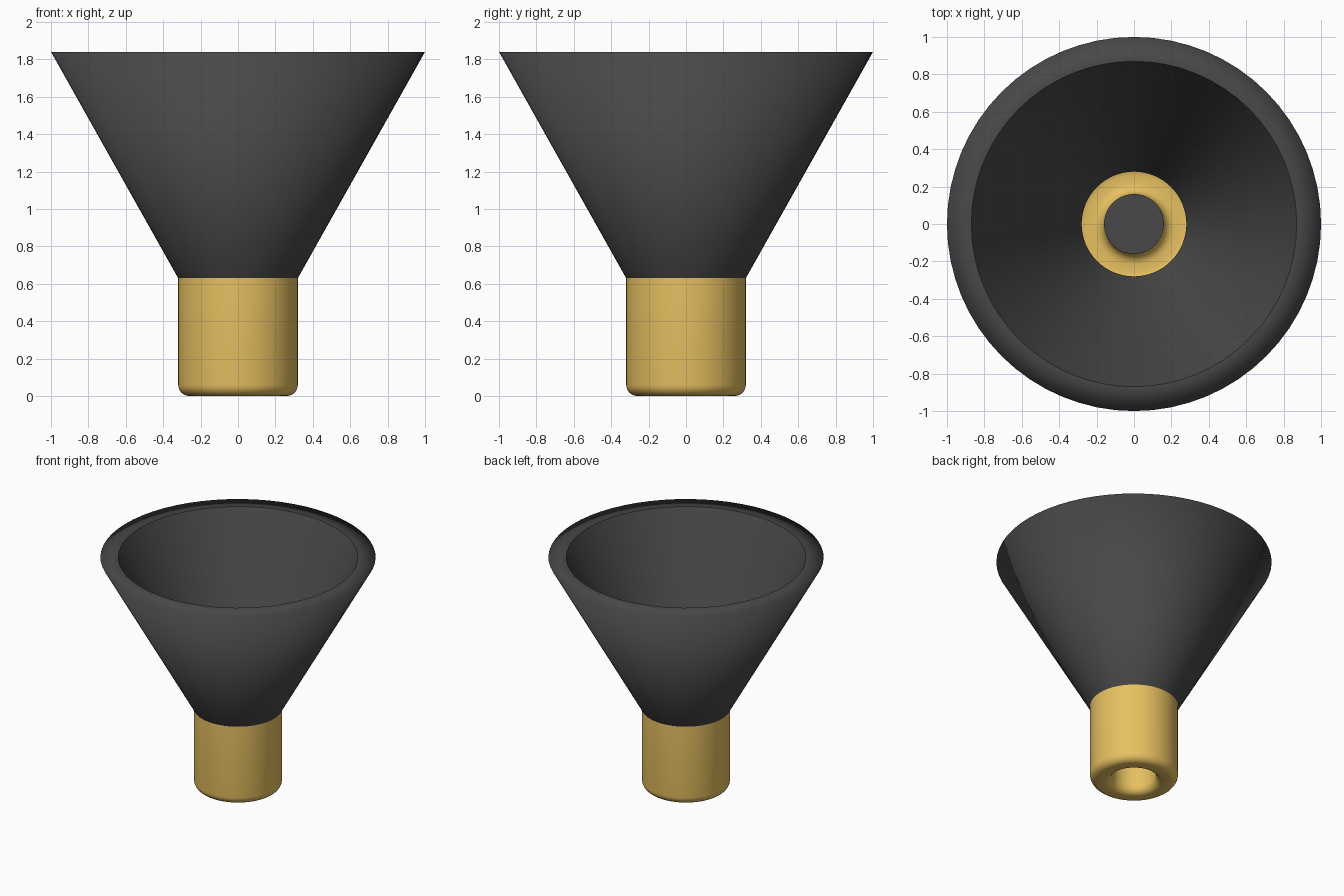
import bpy, bmesh
from math import cos, sin, pi

if "Cube" in bpy.data.objects:
    bpy.data.objects.remove(bpy.data.objects["Cube"])

SEG = 64


def material(name, color):
    m = bpy.data.materials.new(name)
    m.diffuse_color = color
    m.use_nodes = True
    m.node_tree.nodes["Principled BSDF"].inputs["Base Color"].default_value = m.diffuse_color
    return m


def lathe(name, profile, mat, sharp=(), closed=False, cap_end=False):
    """Spin (radius, z) points round z; `sharp` lists creased profile points."""
    bm = bmesh.new()
    rings = [[bm.verts.new((r * cos(2 * pi * i / SEG), r * sin(2 * pi * i / SEG), z))
              for i in range(SEG)] for r, z in profile]
    pairs = list(zip(rings, rings[1:]))
    if closed:
        pairs.append((rings[-1], rings[0]))
    for a, b in pairs:
        for i in range(SEG):
            j = (i + 1) % SEG
            bm.faces.new((a[i], a[j], b[j], b[i])).smooth = True
    if cap_end:
        bm.faces.new(rings[-1])
    for k in sharp:
        for i in range(SEG):
            bm.edges.get((rings[k][i], rings[k][(i + 1) % SEG])).smooth = False
    if closed:
        bmesh.ops.recalc_face_normals(bm, faces=bm.faces)
    me = bpy.data.meshes.new(name)
    bm.to_mesh(me)
    bm.free()
    me.materials.append(mat)
    ob = bpy.data.objects.new(name, me)
    bpy.context.collection.objects.link(ob)
    return ob


def arc(cx, cz, rad, a0, a1, n=6):
    return [(cx + rad * cos(a0 + (a1 - a0) * k / n),
             cz + rad * sin(a0 + (a1 - a0) * k / n)) for k in range(n + 1)]


dark = material("dark_grey", (0.065, 0.065, 0.065, 1))
brass = material("brass", (0.80, 0.53, 0.12, 1))

# Flared cone with a wall that thickens towards the flat rim
lathe("flared_cone", [(0.32, 0.63), (1.0, 1.84), (0.87, 1.84), (0.28, 0.63)],
      dark, sharp=(0, 2, 3), closed=True)

# Brass sleeve: outer wall, rounded foot, lip turning up into the bottom hole
HOLE_TOP = 0.5
sleeve = [(0.16, HOLE_TOP)]
sleeve += arc(0.22, 0.06, 0.06, pi, 1.5 * pi)
sleeve += arc(0.26, 0.06, 0.06, -0.5 * pi, 0)
sleeve += [(0.32, 0.63)]
lathe("brass_sleeve", sleeve, brass)

# Grey disc that closes the centre hole
lathe("centre_plug", [(0.16, HOLE_TOP - 0.02), (0.16, HOLE_TOP)], dark,
      sharp=(1,), cap_end=True)
